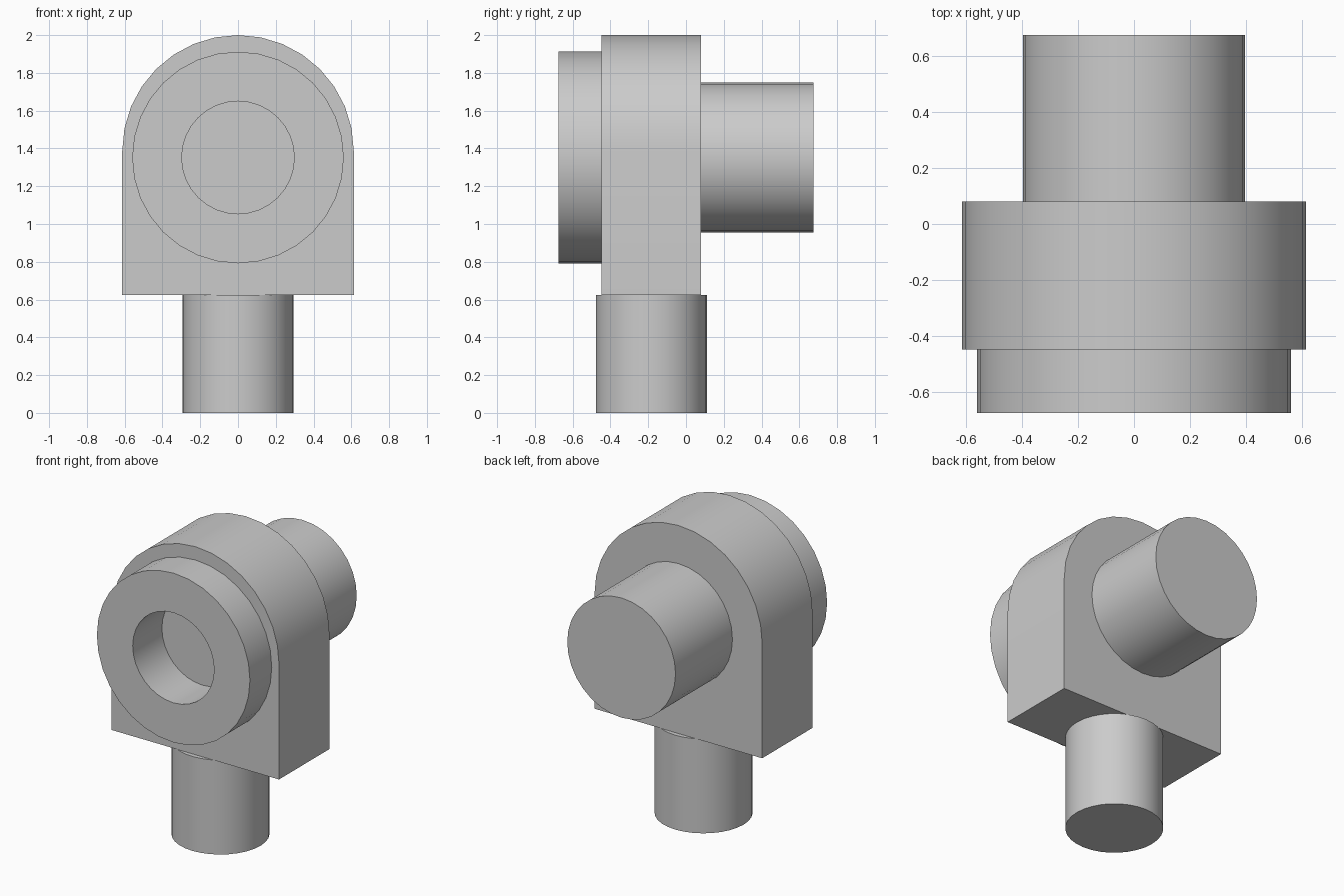
import bpy
import bmesh
from math import pi, sin, cos, radians

if "Cube" in bpy.data.objects:
    bpy.data.objects.remove(bpy.data.objects["Cube"], do_unlink=True)

GREY = (0.6, 0.6, 0.6, 1)
grey = bpy.data.materials.new("plain grey")
grey.use_nodes = True
grey.diffuse_color = GREY
grey.node_tree.nodes["Principled BSDF"].inputs["Base Color"].default_value = GREY

AXIS_Z = 1.352          # height of the horizontal bore axis
SIDES = 32
FRONT, BODY_FRONT, BODY_BACK, BACK = -0.675, -0.447, 0.08, 0.675


def extrude(name, outline, direction):
    """Solid made by sweeping a closed outline along a direction."""
    bm = bmesh.new()
    face = bm.faces.new([bm.verts.new(p) for p in outline])
    swept = bmesh.ops.extrude_face_region(bm, geom=[face], use_keep_orig=True)
    verts = [g for g in swept["geom"] if isinstance(g, bmesh.types.BMVert)]
    bmesh.ops.translate(bm, verts=verts, vec=direction)
    bmesh.ops.recalc_face_normals(bm, faces=bm.faces)
    mesh = bpy.data.meshes.new(name)
    bm.to_mesh(mesh)
    bm.free()
    mesh.materials.append(grey)
    obj = bpy.data.objects.new(name, mesh)
    bpy.context.collection.objects.link(obj)
    return obj


def disc_y(name, radius, y0, y1):
    """Cylinder lying along y on the bore axis."""
    ring = [2 * pi * i / SIDES for i in range(SIDES)]
    outline = [(radius * cos(a), y0, AXIS_Z + radius * sin(a)) for a in ring]
    return extrude(name, outline, (0, y1 - y0, 0))


# Body: square base with a half-round top
half, base_z = 0.613, 0.624
arc_z = 2 - half
outline = [(-half, BODY_FRONT, base_z), (half, BODY_FRONT, base_z)]
for i in range(SIDES // 2 + 1):
    a = 2 * pi * i / SIDES
    outline.append((half * cos(a), BODY_FRONT, arc_z + half * sin(a)))
body = extrude("body", outline, (0, BODY_BACK - BODY_FRONT, 0))

# Front flange and rear shaft
flange = disc_y("front_flange", 0.56, FRONT, BODY_FRONT)
shaft = disc_y("rear_shaft", 0.396, BODY_BACK, BACK)

# Lower stem, slightly wider than the body is deep
stem_r, stem_y = 0.294, (BODY_FRONT + BODY_BACK) / 2
ring = [2 * pi * i / SIDES for i in range(SIDES)]
stem = extrude("lower_stem",
               [(stem_r * cos(a), stem_y + stem_r * sin(a), 0) for a in ring],
               (0, 0, base_z))

# Blind bore through the flange into the body
cutter = disc_y("bore_cutter", 0.298, FRONT - 0.1, FRONT + 0.305)
cutter.hide_render = True
for obj in (body, flange):
    mod = obj.modifiers.new("bore", "BOOLEAN")
    mod.operation = "DIFFERENCE"
    mod.solver = "EXACT"
    mod.object = cutter
    bpy.context.view_layer.objects.active = obj
    bpy.ops.object.modifier_apply(modifier=mod.name)
bpy.data.objects.remove(cutter, do_unlink=True)

# Smooth round walls, crisp rims
bpy.ops.object.select_all(action="DESELECT")
for obj in (body, flange, shaft, stem):
    obj.select_set(True)
bpy.context.view_layer.objects.active = body
bpy.ops.object.shade_smooth_by_angle(angle=radians(30))
